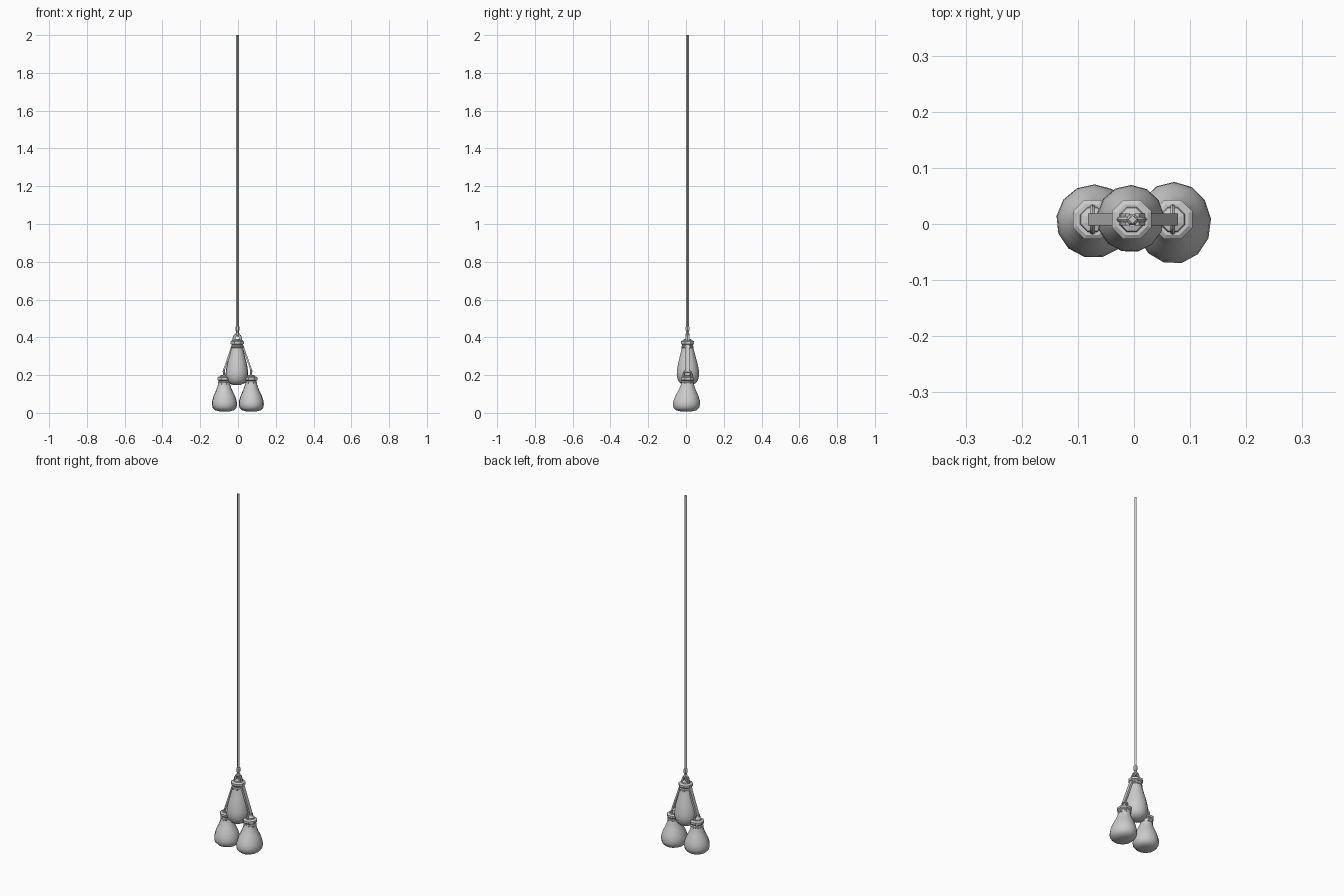
import bpy, bmesh, math
from mathutils import Vector, Matrix

if "Cube" in bpy.data.objects:
    bpy.data.objects.remove(bpy.data.objects["Cube"])

CY = 0.008  # hanging axis in y


def finish(name, bm, angle=None):
    bmesh.ops.recalc_face_normals(bm, faces=bm.faces)
    me = bpy.data.meshes.new(name)
    bm.to_mesh(me)
    bm.free()
    ob = bpy.data.objects.new(name, me)
    bpy.context.collection.objects.link(ob)
    if angle:
        bpy.ops.object.select_all(action='DESELECT')
        ob.select_set(True)
        bpy.context.view_layer.objects.active = ob
        bpy.ops.object.shade_smooth_by_angle(angle=math.radians(angle))
    return ob


def lathe(name, profile, sides, x, y, lean=(0, 0), stretch_y=1, phase=0, angle=None):
    """Stack rings of (radius, z); lower rings drift by lean, ends are capped."""
    bm = bmesh.new()
    z_top, z_low = profile[-1][1], profile[0][1]
    rings = []
    for r, z in profile:
        t = (z_top - z) / (z_top - z_low)
        ring = []
        for i in range(sides):
            a = 2 * math.pi * i / sides + phase
            ring.append(bm.verts.new((x + lean[0] * t + r * math.cos(a),
                                      y + lean[1] * t + r * stretch_y * math.sin(a), z)))
        rings.append(ring)
    for a, b in zip(rings, rings[1:]):
        for i in range(sides):
            j = (i + 1) % sides
            bm.faces.new((a[i], a[j], b[j], b[i]))
    bm.faces.new(rings[0])
    bm.faces.new(rings[-1])
    return finish(name, bm, angle)


def hoop(name, x, z0, width, height, turn, thick=0.005):
    """Upright arched handle standing on a collar."""
    bm = bmesh.new()
    n, half = 8, width / 2
    direction = Vector((math.cos(turn), math.sin(turn), 0))
    side = Vector((-direction.y, direction.x, 0))
    rings = []
    for i in range(n + 1):
        a = math.pi * i / n
        out = direction * math.cos(a) + Vector((0, 0, math.sin(a)))
        p = Vector((x, CY, z0)) + direction * half * math.cos(a) + Vector((0, 0, height * math.sin(a)))
        rings.append([bm.verts.new(p + thick * (out * math.cos(b) + side * math.sin(b)))
                      for b in [k * math.pi / 3 for k in range(6)]])
    for a, b in zip(rings, rings[1:]):
        for k in range(6):
            m = (k + 1) % 6
            bm.faces.new((a[k], a[m], b[m], b[k]))
    bm.faces.new(rings[0])
    bm.faces.new(rings[-1])
    return finish(name, bm, 50)


# profiles as (radius, height), from bottom to top
low_bag = [(0.028, 0.008), (0.050, 0.014), (0.063, 0.027), (0.067, 0.045), (0.065, 0.065),
           (0.057, 0.090), (0.045, 0.115), (0.035, 0.140), (0.029, 0.165)]
mid_bag = [(0.018, 0.147), (0.040, 0.156), (0.054, 0.173), (0.060, 0.200), (0.059, 0.225),
           (0.052, 0.262), (0.042, 0.300), (0.033, 0.335), (0.028, 0.360)]
collar = [(0.029, -0.042), (0.035, -0.038), (0.035, -0.031), (0.030, -0.027), (0.031, -0.022),
          (0.038, -0.017), (0.038, -0.005), (0.030, 0.0)]

# three hanging bags: name, profile, x, lean, y stretch, collar top, hoop direction
bags = [("left", low_bag, -0.074, (0.003, -0.004), 0.98, 0.192, math.pi / 2),
        ("right", low_bag, 0.069, (0.002, -0.008), 1.09, 0.192, math.pi / 2),
        ("middle", mid_bag, -0.004, (-0.003, 0.002), 1.0, 0.383, 0)]
for name, prof, x, lean, sy, top, turn in bags:
    lathe(name + "_bag", prof, 13, x, CY, lean, sy, 0.1, 60)
    lathe(name + "_collar", [(r, z + top) for r, z in collar], 8, x, CY, phase=math.pi / 8)
    lathe(name + "_cap", [(0.025, top - 0.004), (0.022, top + 0.006), (0.012, top + 0.009)],
          8, x, CY, phase=math.pi / 8)
    hoop(name + "_hoop", x, top, 0.044, 0.034, turn)

# straps from the upper hoop down to the side hoops
for s, name in ((-1, "left_strap"), (1, "right_strap")):
    bm = bmesh.new()
    a = Vector((s * 0.008 - 0.003, CY, 0.412))
    b = Vector((s * 0.076 - 0.002, CY, 0.215))
    d = b - a
    bmesh.ops.create_cube(bm, size=1)
    bmesh.ops.scale(bm, vec=(0.009, 0.022, d.length), verts=bm.verts)
    rot = Matrix.Rotation(math.atan2(d.x, d.z), 3, 'Y')
    bmesh.ops.rotate(bm, cent=(0, 0, 0), matrix=rot, verts=bm.verts)
    bmesh.ops.translate(bm, vec=(a + b) / 2, verts=bm.verts)
    finish(name, bm)

# rope with its knot
lathe("rope", [(0.0075, 0.41), (0.0075, 2.0)], 4, -0.003, CY)
lathe("knot", [(0.006, 0.405), (0.011, 0.411), (0.011, 0.421), (0.007, 0.426), (0.007, 0.432),
               (0.011, 0.437), (0.011, 0.455), (0.007, 0.460)], 6, -0.003, CY)
